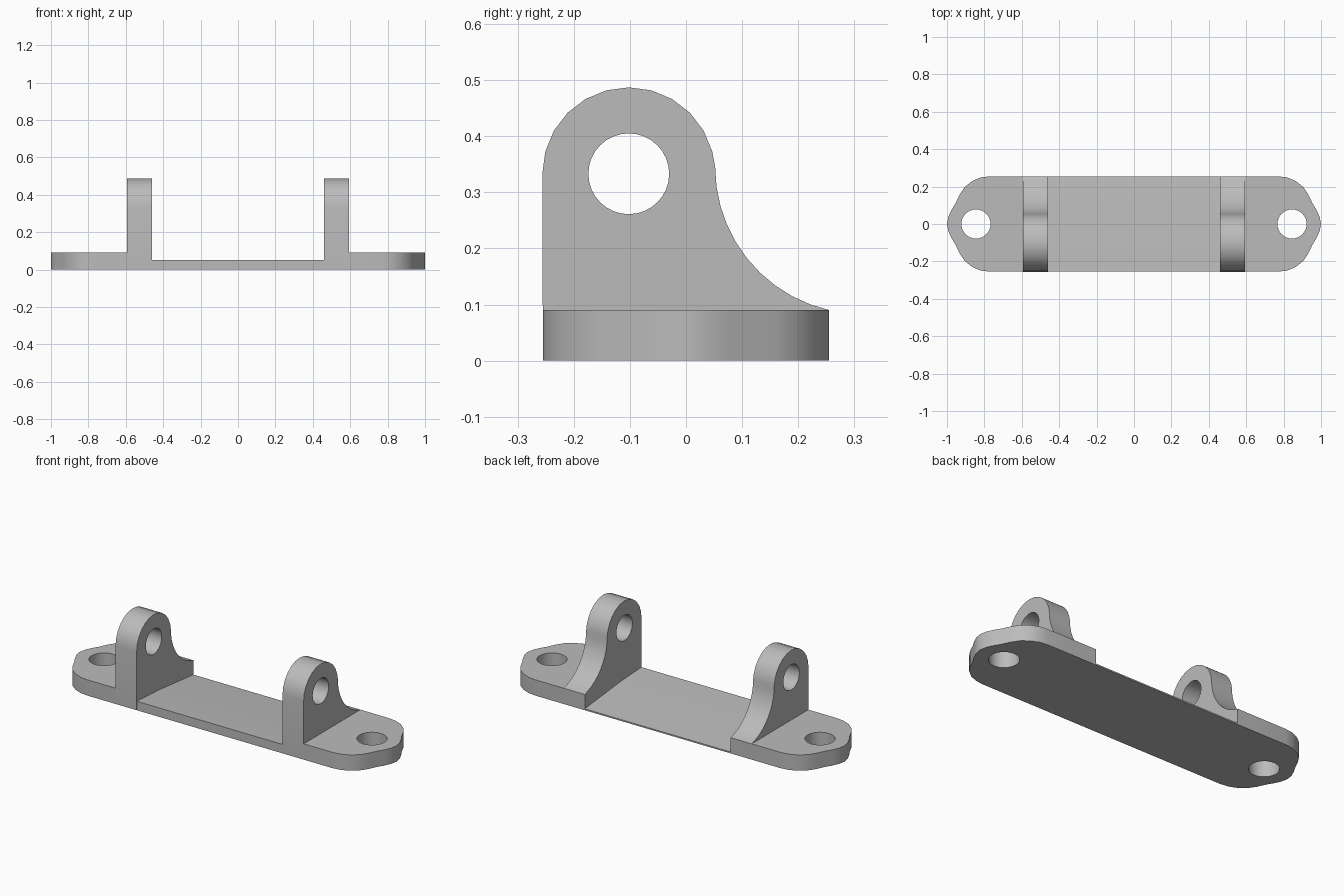
import bpy, bmesh
from math import cos, sin, pi, radians, atan2
from mathutils import Vector

cube = bpy.data.objects.get("Cube")
if cube:
    bpy.data.objects.remove(cube, do_unlink=True)

grey = bpy.data.materials.new("plain grey")
grey.use_nodes = True
COLOUR = (0.5, 0.5, 0.5, 1)
grey.diffuse_color = COLOUR
grey.node_tree.nodes["Principled BSDF"].inputs["Base Color"].default_value = COLOUR


def arc(cx, cy, r, start, end, steps):
    """Points on an arc, angles in radians."""
    angles = [start + (end - start) * i / steps for i in range(steps + 1)]
    return [(cx + r * cos(a), cy + r * sin(a)) for a in angles]


def prism(name, outline, low, high, axis="z"):
    """Extrude an outline along z (points are x, y) or along x (points are y, z)."""
    place = (lambda u, v: (u, v, low)) if axis == "z" else (lambda u, v: (low, u, v))
    bm = bmesh.new()
    face = bm.faces.new([bm.verts.new(place(u, v)) for u, v in outline])
    new = bmesh.ops.extrude_face_region(bm, geom=[face])["geom"]
    shift = Vector((0, 0, high - low) if axis == "z" else (high - low, 0, 0))
    bmesh.ops.translate(bm, vec=shift, verts=[g for g in new if isinstance(g, bmesh.types.BMVert)])
    bmesh.ops.recalc_face_normals(bm, faces=bm.faces)
    mesh = bpy.data.meshes.new(name)
    bm.to_mesh(mesh)
    bm.free()
    mesh.materials.append(grey)
    obj = bpy.data.objects.new(name, mesh)
    bpy.context.collection.objects.link(obj)
    return obj


def combine(target, tool, operation):
    """Apply a boolean and discard the tool."""
    mod = target.modifiers.new(tool.name, "BOOLEAN")
    mod.operation, mod.solver, mod.object = operation, "EXACT", tool
    bpy.context.view_layer.objects.active = target
    bpy.ops.object.modifier_apply(modifier=mod.name)
    bpy.data.objects.remove(tool, do_unlink=True)


HALF = 0.255      # half depth of the base
TOP = 0.09        # base thickness
INNER, OUTER = 0.46, 0.593   # lug faces

# Base plate with rounded corners and a small nose at each end
quarter = [(0.77, HALF), (0.82, 0.249), (0.865, 0.23), (0.905, 0.198), (0.932, 0.158),
           (0.953, 0.113), (0.975, 0.077), (0.992, 0.04)]
end = quarter + [(1, 0)] + [(x, -y) for x, y in reversed(quarter)]
body = prism("hinge_bracket", end + [(-x, -y) for x, y in end], 0, TOP)

# Shallow channel between the lugs, falling gently to the back
channel = [(-0.3, 0.051), (-HALF, 0.051), (-0.06, 0.04), (HALF, 0.008), (0.3, 0.003),
           (0.3, 0.2), (-0.3, 0.2)]
combine(body, prism("channel", channel, -INNER, INNER, "x"), "DIFFERENCE")

# Upright lugs: round head, concave sweep down to the back edge
cy, cz, head = -0.102, 0.333, 0.154
sy, sz, sweep = 0.3136, 0.345, 0.2616
lug = [(-HALF, 0)] + arc(cy, cz, head, pi, radians(15), 11)
lug += arc(sy, sz, sweep, pi, 2 * pi + atan2(TOP - sz, HALF - sy), 10)
lug += [(HALF, 0)]
for name, low, high in (("left_lug", INNER, OUTER), ("right_lug", -OUTER, -INNER)):
    combine(body, prism(name, lug, low, high, "x"), "UNION")

# Pin bore through both lugs, and a screw hole at each end
bore = arc(cy, cz, 0.072, 0, 2 * pi, 32)[:-1]
combine(body, prism("pin_bore", bore, -0.8, 0.8, "x"), "DIFFERENCE")
for side in (-1, 1):
    hole = arc(side * 0.845, 0, 0.078, 0, 2 * pi, 32)[:-1]
    combine(body, prism("screw_hole", hole, -0.1, 0.2), "DIFFERENCE")

# Smooth curved walls, crisp edges
bpy.ops.object.select_all(action="DESELECT")
body.select_set(True)
bpy.context.view_layer.objects.active = body
bpy.ops.object.shade_smooth_by_angle(angle=radians(30))
